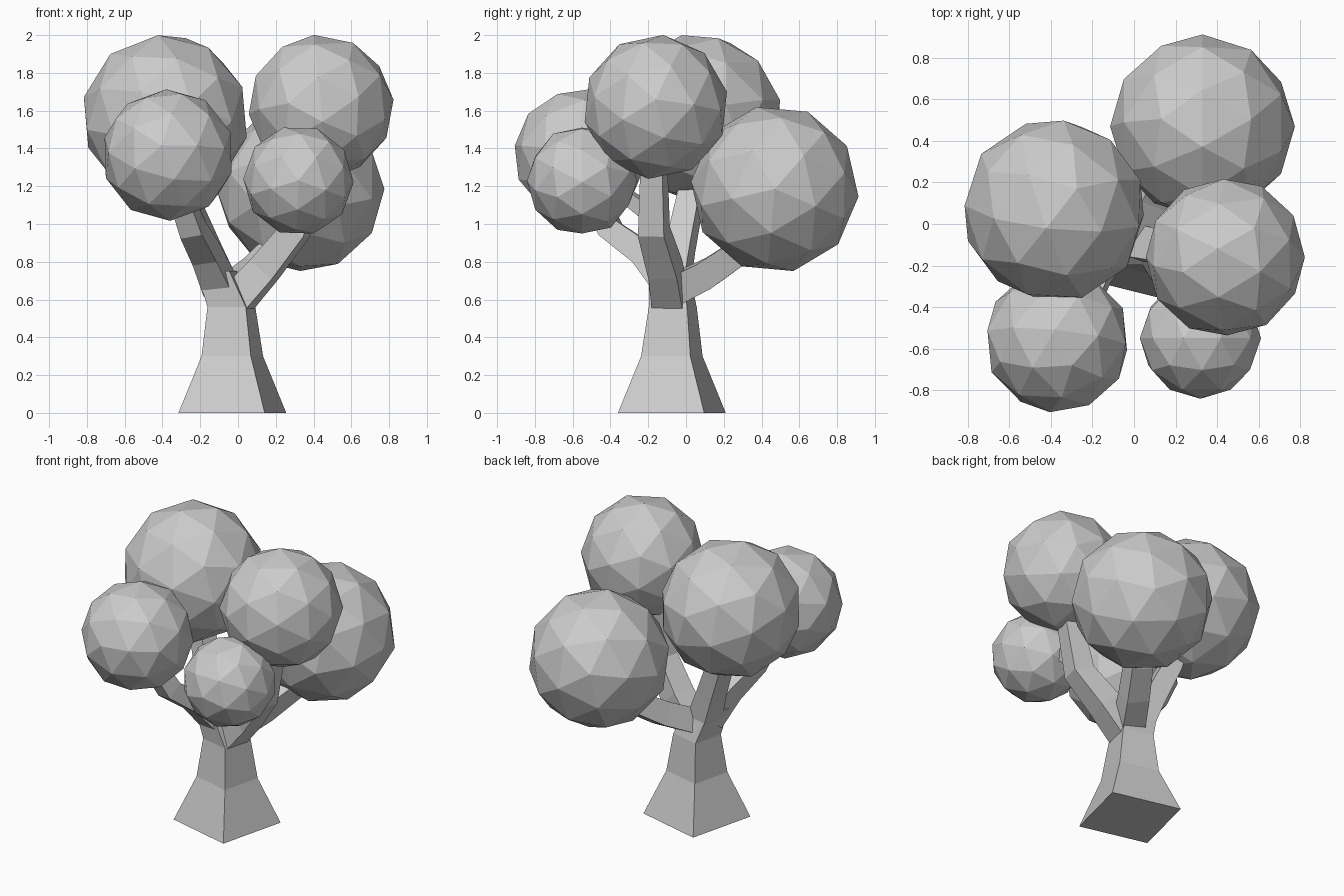
import bpy
import bmesh
from math import cos, sin, radians
from mathutils import Matrix, Vector

cube = bpy.data.objects.get("Cube")
if cube:
    bpy.data.objects.remove(cube, do_unlink=True)

GREY = (0.6, 0.6, 0.6, 1)
grey = bpy.data.materials.new("light_grey")
grey.use_nodes = True
grey.diffuse_color = GREY
bsdf = next(n for n in grey.node_tree.nodes if n.type == "BSDF_PRINCIPLED")
bsdf.inputs["Base Color"].default_value = GREY
bsdf.inputs["Roughness"].default_value = 0.9


def add_object(name, bm):
    bmesh.ops.recalc_face_normals(bm, faces=bm.faces)
    mesh = bpy.data.meshes.new(name)
    bm.to_mesh(mesh)
    bm.free()
    mesh.materials.append(grey)
    obj = bpy.data.objects.new(name, mesh)
    bpy.context.collection.objects.link(obj)
    return obj


def square_limb(name, path, level=False):
    """Four-sided tapered tube; path holds (x, y, z, corner radius)."""
    bm = bmesh.new()
    points = [Vector(p[:3]) for p in path]
    rings = []
    for i, p in enumerate(points):
        tangent = points[min(i + 1, len(points) - 1)] - points[max(i - 1, 0)]
        up = Vector((0, 0, 1))
        turn = up.rotation_difference(up if level else tangent)
        ring = []
        for k in range(4):
            a = radians(-59 + 90 * k)
            corner = Vector((cos(a), sin(a), 0)) * path[i][3]
            ring.append(bm.verts.new(p + turn @ corner))
        rings.append(ring)
    for low, high in zip(rings, rings[1:]):
        for k in range(4):
            n = (k + 1) % 4
            bm.faces.new((low[k], low[n], high[n], high[k]))
    bm.faces.new(rings[0][::-1])
    bm.faces.new(rings[-1])
    return add_object(name, bm)


def leaf_ball(name, centre, radius, axis, side):
    """Faceted ball with its five-fold pole on axis and a rim corner at side."""
    pole = Vector(axis).normalized()
    rim = Vector(side)
    rim = (rim - pole * rim.dot(pole)).normalized()
    x = Matrix.Rotation(radians(-18), 3, pole) @ rim
    turn = Matrix((x, pole.cross(x), pole)).transposed().to_4x4()
    bm = bmesh.new()
    bmesh.ops.create_icosphere(bm, subdivisions=2, radius=radius,
                               matrix=Matrix.Translation(centre) @ turn)
    return add_object(name, bm)


# Flared trunk leaning to the right side at its top
square_limb("trunk", [
    (-0.03, -0.075, 0, 0.333),
    (-0.03, -0.075, 0.3, 0.19),
    (-0.035, -0.07, 0.56, 0.148),
    (-0.11, -0.09, 0.75, 0.125),
], level=True)

# Branches
square_limb("back_right_branch", [
    (-0.09, -0.07, 0.68, 0.11), (-0.17, -0.03, 0.88, 0.095),
    (-0.27, 0.02, 1.12, 0.085), (-0.36, 0.06, 1.4, 0.07)])
square_limb("front_right_branch", [
    (-0.1, -0.09, 0.68, 0.11), (-0.17, -0.22, 0.84, 0.095),
    (-0.24, -0.4, 0.97, 0.085), (-0.34, -0.53, 1.25, 0.07)])
square_limb("front_left_branch", [
    (-0.02, -0.08, 0.58, 0.12), (0.14, -0.11, 0.76, 0.11),
    (0.3, -0.17, 0.96, 0.1), (0.4, -0.17, 1.4, 0.08)])
square_limb("back_left_branch", [
    (-0.01, -0.06, 0.65, 0.11), (0.1, 0.12, 0.74, 0.105),
    (0.2, 0.28, 0.85, 0.1), (0.3, 0.43, 1.1, 0.08)])
square_limb("small_front_branch", [
    (0.32, -0.17, 1.04, 0.06), (0.32, -0.32, 1.15, 0.05),
    (0.32, -0.5, 1.22, 0.045)])

# Leaf balls
leaf_ball("back_right_leaves", (-0.385, 0.065, 1.565), 0.445,
          (-1, 1, -0.75), (0, 0.1, 1))
leaf_ball("back_left_leaves", (0.33, 0.47, 1.185), 0.445,
          (1, 0, 0), (0, 1, -0.09))
leaf_ball("front_left_leaves", (0.44, -0.16, 1.62), 0.385,
          (1, 0, 0.1), (0, 0.98, 0.21))
leaf_ball("front_right_leaves", (-0.37, -0.56, 1.365), 0.352,
          (-0.1, -0.98, 0.14), (0.94, 0, 0.34))
leaf_ball("small_front_leaves", (0.32, -0.55, 1.23), 0.292,
          (0, -1, 0), (1, 0, -0.03))
